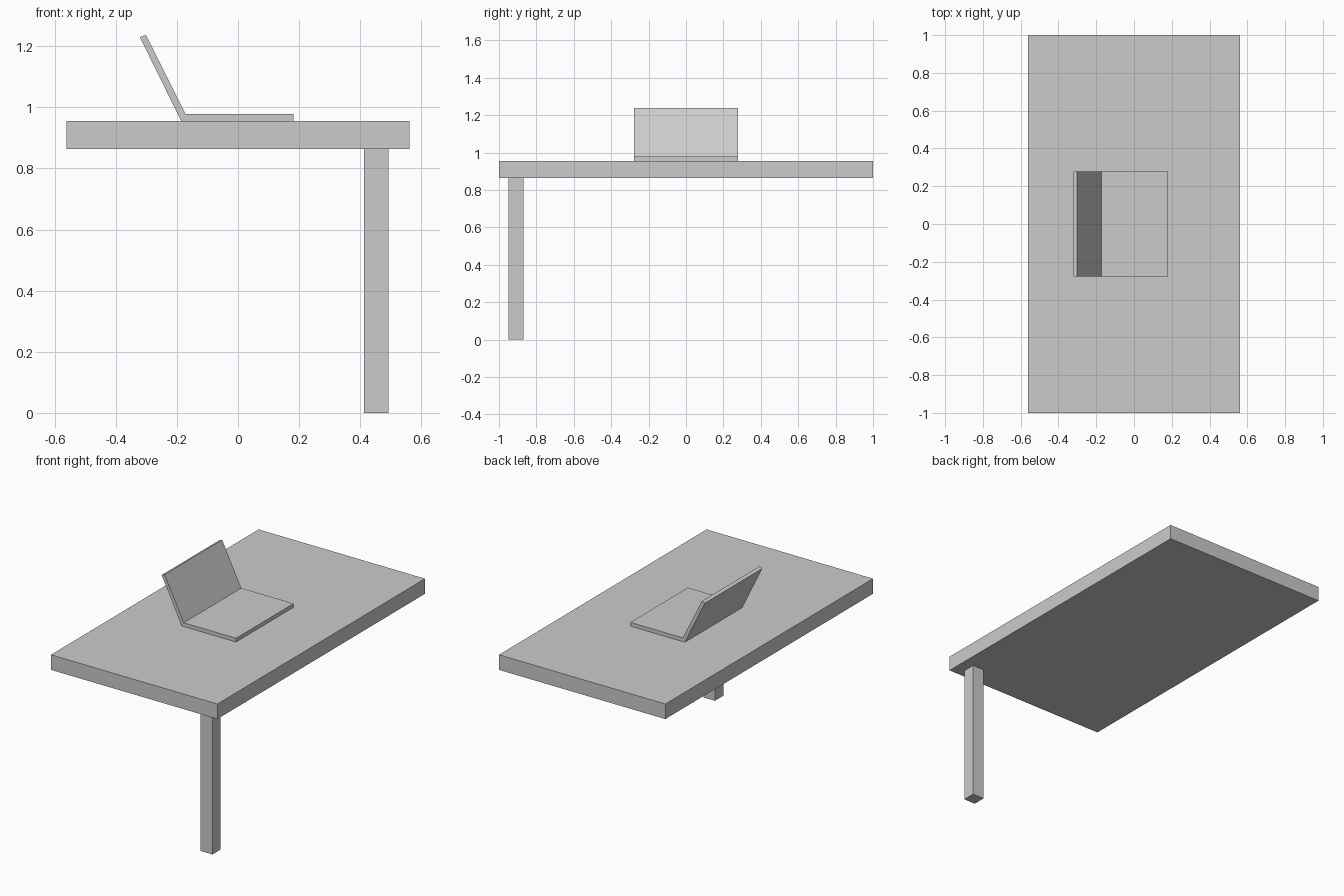
import bpy
import bmesh

if "Cube" in bpy.data.objects:
    bpy.data.objects.remove(bpy.data.objects["Cube"])


def box(name, lo, hi):
    """Flat-faced box between two opposite corners."""
    bm = bmesh.new()
    bmesh.ops.create_cube(bm, size=1)
    for v in bm.verts:
        v.co = [(a + b) / 2 + c * (b - a) for a, b, c in zip(lo, hi, v.co)]
    return finish(name, bm)


def extrude_profile(name, points, half_width):
    """Closed x-z profile extruded along y, centred on y = 0."""
    bm = bmesh.new()
    face = bm.faces.new([bm.verts.new((x, -half_width, z)) for x, z in points])
    result = bmesh.ops.extrude_face_region(bm, geom=[face], use_keep_orig=True)
    new_verts = [g for g in result["geom"] if isinstance(g, bmesh.types.BMVert)]
    bmesh.ops.translate(bm, verts=new_verts, vec=(0, 2 * half_width, 0))
    bmesh.ops.recalc_face_normals(bm, faces=bm.faces)
    return finish(name, bm)


def finish(name, bm):
    mesh = bpy.data.meshes.new(name)
    bm.to_mesh(mesh)
    bm.free()
    obj = bpy.data.objects.new(name, mesh)
    bpy.context.collection.objects.link(obj)
    return obj


TOP, UNDERSIDE = 0.955, 0.863

# Table slab
box("table_top", (-0.561, -1, UNDERSIDE), (0.561, 1, TOP))

# Single leg at the front right corner
box("table_leg", (0.413, -0.949, 0), (0.492, -0.869, UNDERSIDE))

# Open laptop: keyboard base and tilted screen in one bent profile
extrude_profile("laptop", [
    (0.181, TOP), (0.181, 0.978), (-0.172, 0.978),
    (-0.301, 1.237), (-0.321, 1.229), (-0.186, TOP),
], 0.277)
